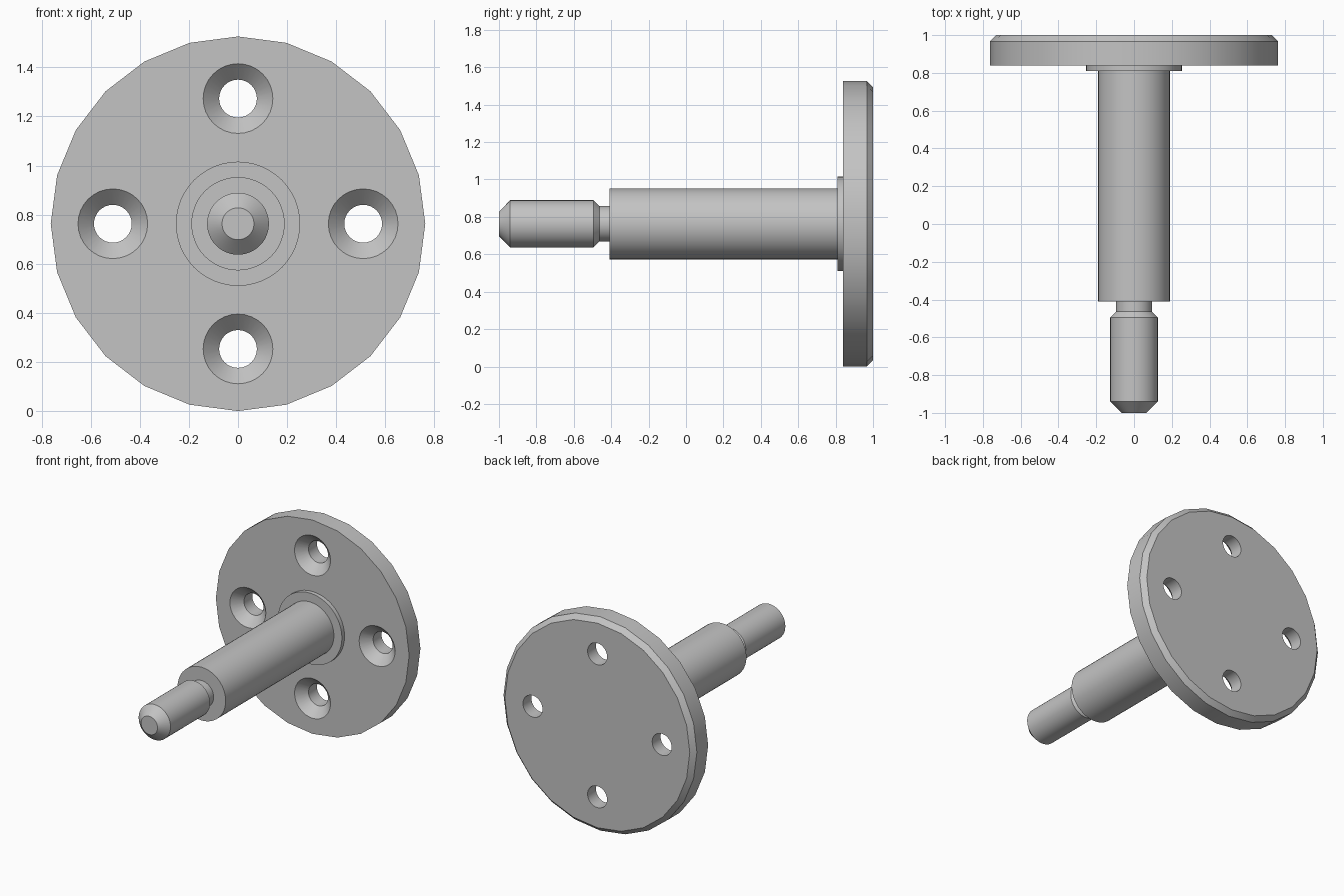
import bpy, bmesh, math
from mathutils import Matrix, Vector

if "Cube" in bpy.data.objects:
    bpy.data.objects.remove(bpy.data.objects["Cube"])

AXIS_Z = 0.763      # height of the shaft axis

steel = bpy.data.materials.new("steel_grey")
steel.diffuse_color = (0.55, 0.55, 0.55, 1)
steel.use_nodes = True
steel.node_tree.nodes["Principled BSDF"].inputs["Base Color"].default_value = steel.diffuse_color


def lathe(bm, profile, sides, centre):
    """Revolve (radius, y) points about a y-parallel axis; radius 0 closes the end."""
    rings = []
    for r, y in profile:
        if r == 0:
            rings.append([bm.verts.new((centre[0], y, centre[1]))])
            continue
        ring = []
        for i in range(sides):
            a = 2 * math.pi * i / sides
            ring.append(bm.verts.new((centre[0] + r * math.sin(a), y,
                                      centre[1] + r * math.cos(a))))
        rings.append(ring)
    for a, b in zip(rings, rings[1:]):
        if len(a) == 1 or len(b) == 1:
            continue
        for i in range(sides):
            j = (i + 1) % sides
            bm.faces.new((a[i], a[j], b[j], b[i]))
    # flat end caps
    if len(rings[0]) == 1:
        bm.verts.remove(rings[0][0])
        bm.faces.new(rings[1])
    if len(rings[-1]) == 1:
        bm.verts.remove(rings[-1][0])
        bm.faces.new(rings[-2])


def finish(bm, name):
    bmesh.ops.recalc_face_normals(bm, faces=bm.faces[:])
    mesh = bpy.data.meshes.new(name)
    bm.to_mesh(mesh)
    bm.free()
    mesh.materials.append(steel)
    obj = bpy.data.objects.new(name, mesh)
    bpy.context.collection.objects.link(obj)
    return obj


def smooth(obj):
    bpy.ops.object.select_all(action='DESELECT')
    obj.select_set(True)
    bpy.context.view_layer.objects.active = obj
    bpy.ops.object.shade_smooth_by_angle(angle=math.radians(30))


# Mounting flange with a chamfered back edge
bm = bmesh.new()
lathe(bm, [(0, 0.84), (0.763, 0.84), (0.763, 0.967), (0.73, 1.0), (0, 1.0)],
      24, (0, AXIS_Z))
flange = finish(bm, "flange")

# Four countersunk screw holes
bm = bmesh.new()
for k in range(4):
    a = k * math.pi / 2
    lathe(bm, [(0, 0.80), (0.182, 0.80), (0.077, 0.905), (0.077, 1.05), (0, 1.05)],
          32, (0.51 * math.sin(a), AXIS_Z + 0.51 * math.cos(a)))
cutter = finish(bm, "screw_hole_cutter")
cutter.hide_render = True

cut = flange.modifiers.new("screw_holes", 'BOOLEAN')
cut.operation = 'DIFFERENCE'
cut.solver = 'EXACT'
cut.object = cutter
bpy.context.view_layer.objects.active = flange
bpy.ops.object.modifier_apply(modifier=cut.name)
bpy.data.objects.remove(cutter)
smooth(flange)

# Stepped shaft: chamfered tip, journal, relief neck, main shaft, collar
bm = bmesh.new()
lathe(bm, [(0, -1.0), (0.065, -1.0), (0.126, -0.94), (0.126, -0.495),
           (0.095, -0.463), (0.095, -0.41), (0.19, -0.41), (0.19, 0.81),
           (0.253, 0.81), (0.253, 0.84)], 48, (0, AXIS_Z))
smooth(finish(bm, "shaft"))
